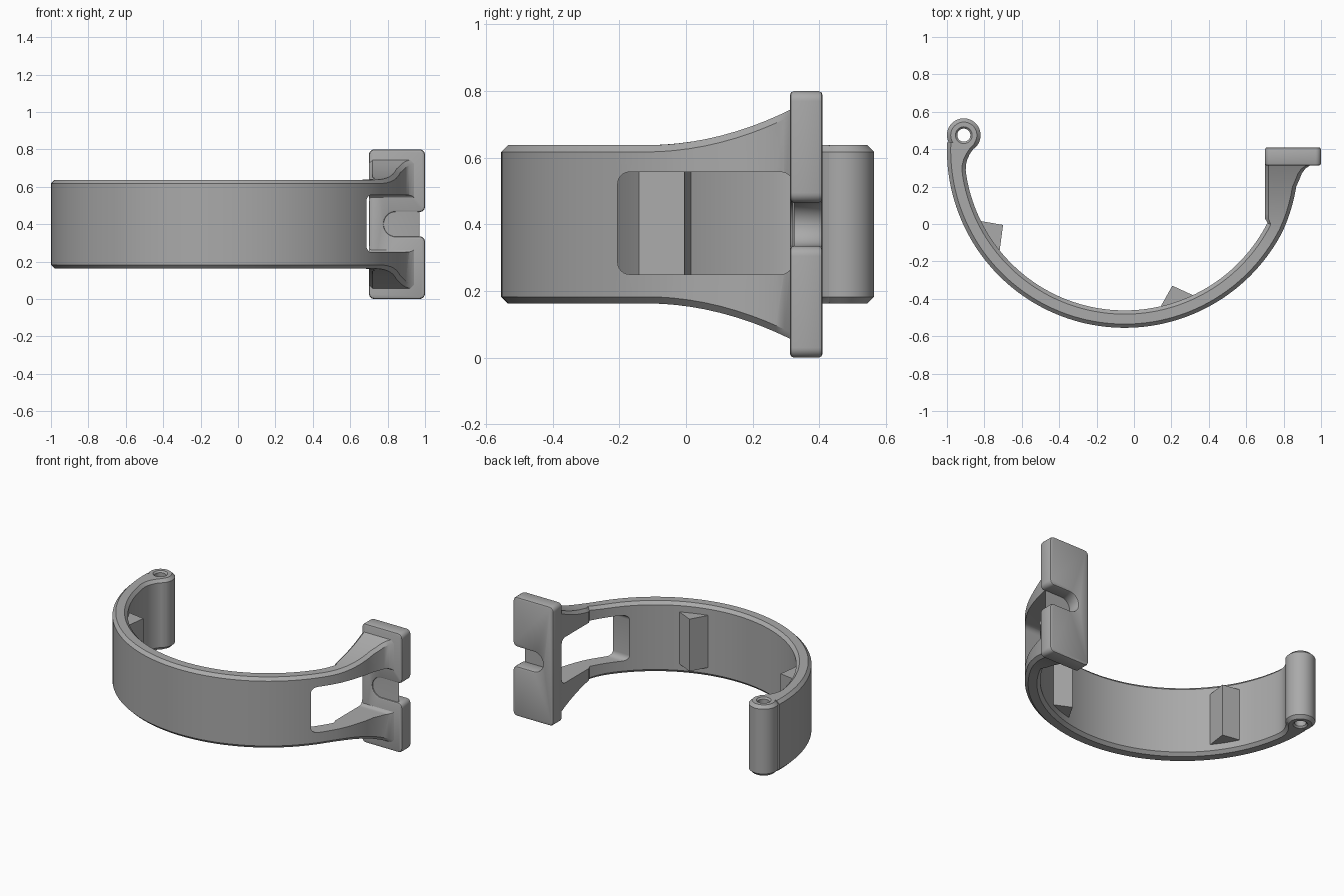
import bpy, bmesh
from math import sin, cos, radians, pi
from mathutils import Vector

cube = bpy.data.objects.get("Cube")
if cube:
    bpy.data.objects.remove(cube)

grey = bpy.data.materials.new("satin grey")
grey.use_nodes = True
colour = (0.4, 0.4, 0.4, 1)
grey.diffuse_color = colour
grey.node_tree.nodes["Principled BSDF"].inputs["Base Color"].default_value = colour

MID = 0.4            # mid height of the clamp
HALF = 0.2375        # half height of the band
CHAMFER = 0.02


def add_object(name, bm):
    bmesh.ops.recalc_face_normals(bm, faces=bm.faces)
    mesh = bpy.data.meshes.new(name)
    bm.to_mesh(mesh)
    bm.free()
    obj = bpy.data.objects.new(name, mesh)
    bpy.context.collection.objects.link(obj)
    mesh.materials.append(grey)
    return obj


def loft(name, rings):
    """Closed solid through a list of equal-length point rings."""
    bm = bmesh.new()
    loops = [[bm.verts.new(p) for p in ring] for ring in rings]
    n = len(loops[0])
    for a, b in zip(loops, loops[1:]):
        for i in range(n):
            j = (i + 1) % n
            bm.faces.new((a[i], a[j], b[j], b[i]))
    bm.faces.new(loops[0])
    bm.faces.new(loops[-1])
    return add_object(name, bm)


def arc(cx, cy, r, start, end, steps):
    return [(cx + r * cos(radians(start + (end - start) * i / steps)),
             cy + r * sin(radians(start + (end - start) * i / steps)))
            for i in range(steps + 1)]


def turned(name, centre, rows, steps=48):
    """Vertical turned solid from (radius, z) rows."""
    return loft(name, [[(x, y, z) for x, y in arc(*centre, r, 0, 360, steps)[:-1]]
                       for r, z in rows])


def apply_modifiers(obj):
    bpy.context.view_layer.update()
    graph = bpy.context.evaluated_depsgraph_get()
    mesh = bpy.data.meshes.new_from_object(obj.evaluated_get(graph))
    obj.modifiers.clear()
    obj.data = mesh


def boolean(target, tool, operation):
    mod = target.modifiers.new("cut", 'BOOLEAN')
    mod.operation, mod.object, mod.solver = operation, tool, 'EXACT'
    apply_modifiers(target)
    bpy.data.objects.remove(tool)


# Curved band: stations of (outer point, inner point) from hinge to plate
CENTRE = Vector((-0.05, 0.395))
def polar(r, deg):
    return CENTRE + Vector((cos(radians(deg)), sin(radians(deg)))) * r

stations = []
start, end, count = 177.5, 333, 80
for i in range(count + 1):
    a = start + (end - start) * i / count
    swell = max(0, (188 - a) / 10) ** 2
    stations.append((polar(0.95, a), polar(0.857 - 0.067 * swell, a)))
for a in (336, 339, 342, 345, 348):
    outer = polar(0.95 - 0.0008 * (a - 333), a)
    stations.append((outer, Vector((0.70, max(0.03, outer.y)))))
for x, y in ((0.883, 0.235), (0.897, 0.27), (0.915, 0.295), (0.94, 0.312), (0.97, 0.325)):
    stations.append((Vector((x, y)), Vector((0.70, y))))


def half_height(p):
    flare = max(0, (p.y + 0.12) / 0.43) if p.x > 0 else 0
    return HALF + 0.105 * flare ** 2


def section(outer, inner):
    step = (inner - outer).normalized() * CHAMFER
    ring = []
    for side in (1, -1):
        pts = [(outer, CHAMFER), (outer + step, 0), (inner - step, 0), (inner, CHAMFER)]
        for p, drop in pts[::side]:
            ring.append((p.x, p.y, MID + side * (half_height(p) - drop)))
    return ring


band = loft("clamp_band", [section(o, i) for o, i in stations])

# Window through the flared arm
r = 0.035
lo_y, hi_y, lo_z, hi_z = -0.205, 0.32, 0.25, 0.557
outline = (arc(hi_y - r, hi_z - r, r, 0, 90, 6) + arc(lo_y + r, hi_z - r, r, 90, 180, 6)
           + arc(lo_y + r, lo_z + r, r, 180, 270, 6) + arc(hi_y - r, lo_z + r, r, 270, 360, 6))
window = loft("window_cutter", [[(x, y, z) for y, z in outline] for x in (0.4, 1.2)])
boolean(band, window, 'DIFFERENCE')

# Hinge eye with a countersunk pin hole
EYE = (-0.91, 0.475)
low, high = MID - HALF, MID + HALF
eye = turned("hinge_eye", EYE, [(0.07, low), (0.09, low + CHAMFER),
                                (0.09, high - CHAMFER), (0.07, high)])
boolean(band, eye, 'UNION')
hole = turned("hole_cutter", EYE, [(0.055, low - 0.01), (0.035, low + 0.01),
                                   (0.035, high - 0.01), (0.055, high + 0.01)], 32)
boolean(band, hole, 'DIFFERENCE')

# Wedge ribs on the inside of the band
ribs = {
    "side_rib": [(-0.845, 0.02), (-0.70, -0.005), (-0.72, -0.155), (-0.80, -0.12)],
    "front_rib": [(0.135, -0.455), (0.205, -0.33), (0.34, -0.392), (0.25, -0.46)],
}
for name, pts in ribs.items():
    loft(name, [[(x, y, z) for x, y in pts] for z in (MID - 0.175, MID + 0.175)])

# Latch plate with an open slot
c, x0, x1, top = 0.03, 0.70, 1.0, 0.8
slot = 0.065
outline = (arc(x1 - c, top - c, c, 0, 90, 6) + arc(x0 + c, top - c, c, 90, 180, 6)
           + arc(x0 + c, c, c, 180, 270, 6) + arc(x1 - c, c, c, 270, 360, 6)
           + arc(x1 - c, MID - slot - c, c, 0, 90, 6)
           + arc(0.78 + slot, MID, slot, 270, 90, 16)
           + arc(x1 - c, MID + slot + c, c, 270, 360, 6))
plate = loft("latch_plate", [[(x, y, z) for x, z in outline] for y in (0.312, 0.41)])
bevel = plate.modifiers.new("edge", 'BEVEL')
bevel.width, bevel.segments = 0.012, 2
bevel.limit_method, bevel.angle_limit = 'ANGLE', radians(50)
apply_modifiers(plate)

# Smooth curves, keep edges crisp
bpy.ops.object.select_all(action='DESELECT')
for obj in (band, plate):
    obj.select_set(True)
bpy.context.view_layer.objects.active = band
bpy.ops.object.shade_smooth_by_angle(angle=radians(30))
